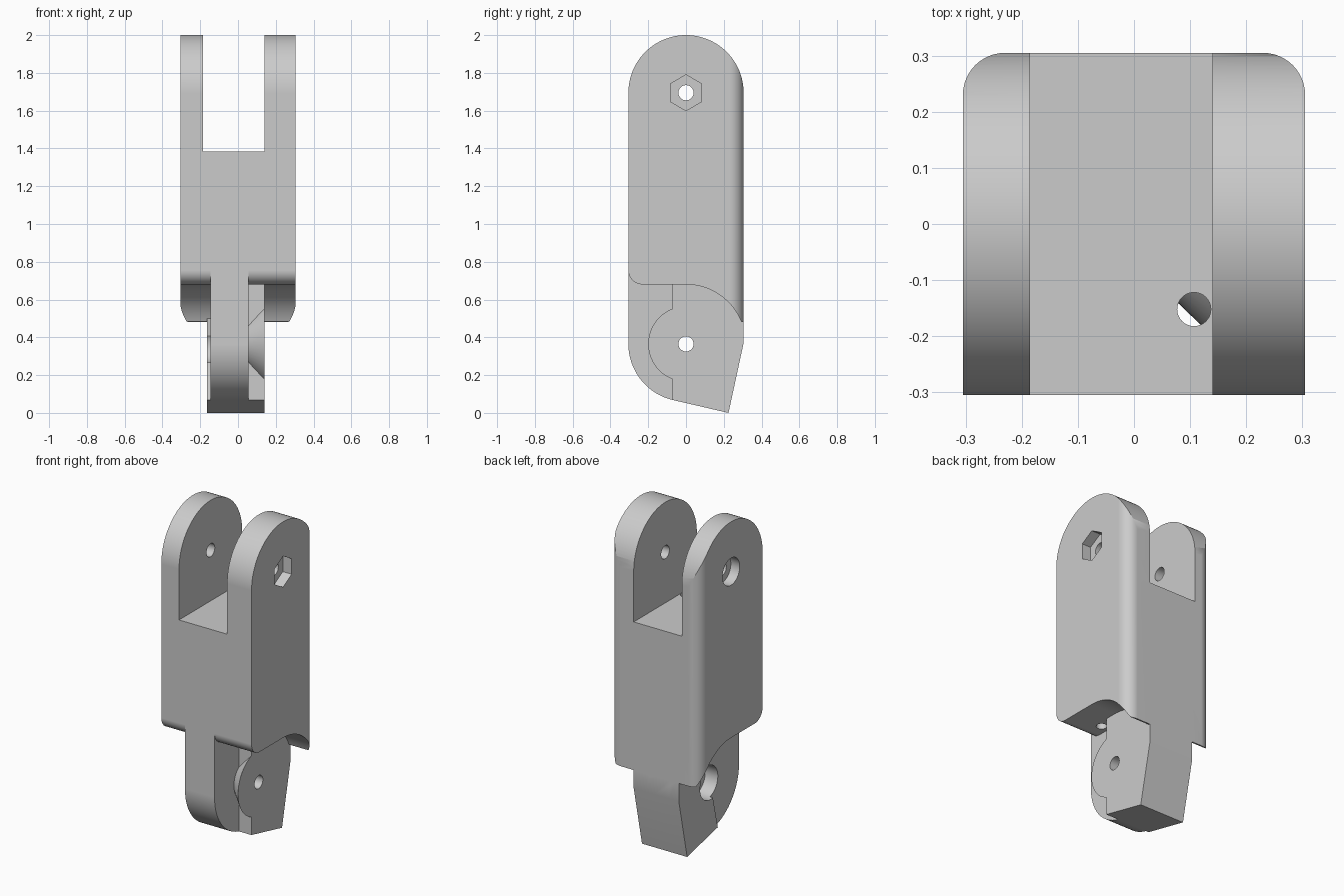
import bpy, bmesh
from math import sin, cos, radians, pi

cube = bpy.data.objects.get("Cube")
if cube:
    bpy.data.objects.remove(cube, do_unlink=True)

HALF = 0.305          # half width of the body
PIVOT_Z = 0.365       # lower joint axis
FORK_Z = 2 - HALF     # upper joint axis
FILLET = 0.075


def arc(cx, cy, r, start, end, n=24):
    """Points along an arc, angles in degrees."""
    steps = [radians(start + (end - start) * i / n) for i in range(n + 1)]
    return [(cx + r * cos(a), cy + r * sin(a)) for a in steps]


def circle(cx, cy, r, n=48):
    return arc(cx, cy, r, 0, 360, n)[:-1]


def loft(name, low_pts, lo, hi, axis="x", high_pts=None):
    """Solid between two matching outlines placed at lo and hi on an axis."""
    def place(p, d):
        return (d, p[0], p[1]) if axis == "x" else (p[0], p[1], d)
    bm = bmesh.new()
    a = [bm.verts.new(place(p, lo)) for p in low_pts]
    b = [bm.verts.new(place(p, hi)) for p in (high_pts or low_pts)]
    bm.faces.new(a)
    bm.faces.new(b)
    for i in range(len(a)):
        j = (i + 1) % len(a)
        bm.faces.new((a[i], a[j], b[j], b[i]))
    bmesh.ops.recalc_face_normals(bm, faces=bm.faces)
    mesh = bpy.data.meshes.new(name)
    bm.to_mesh(mesh)
    bm.free()
    ob = bpy.data.objects.new(name, mesh)
    bpy.context.collection.objects.link(ob)
    return ob


def combine(target, other, operation):
    """Apply a boolean and drop the helper."""
    other.hide_render = True
    bpy.context.view_layer.objects.active = target
    mod = target.modifiers.new("bool", "BOOLEAN")
    mod.operation = operation
    mod.solver = "EXACT"
    mod.object = other
    bpy.ops.object.modifier_apply(modifier=mod.name)
    bpy.data.objects.remove(other, do_unlink=True)


# Body: round top, rounded lower front edge, arched lower back
arch_z = PIVOT_Z + 0.315
side = (arc(0, FORK_Z, HALF, 0, 180, 48)
        + arc(-HALF + FILLET, arch_z + FILLET, FILLET, 180, 270, 12)
        + arc(0, PIVOT_Z, 0.315, 90, 22, 24)
        + [(HALF, 0.48)])
finger = loft("finger_segment", side, -HALF, HALF)

# Rounded back corners
c = HALF - FILLET
plan = ([(-HALF, -0.4), (HALF, -0.4)]
        + arc(c, c, FILLET, 0, 90, 12) + arc(-c, c, FILLET, 90, 180, 12))
combine(finger, loft("plan_trim", plan, -0.1, 2.1, "z"), "INTERSECT")

# Tongue leaf
tip = (0.225, 0.0)
heel = arc(0, PIVOT_Z, HALF, 180, 256.5)
leaf = [(-HALF, 0.85)] + heel + [tip, (HALF, 0.37), (HALF, 0.85)]
combine(finger, loft("tongue_leaf", leaf, -0.145, 0.055), "UNION")

# Thick side block with its undercut round boss
block = [(-0.071, 0.75), heel[-1], tip, (HALF, 0.37), (HALF, 0.75)]
combine(finger, loft("side_block", block, 0.0, 0.14), "UNION")
combine(finger, loft("boss", circle(0, PIVOT_Z, 0.104), 0.04, 0.14,
                     high_pts=circle(0, PIVOT_Z, 0.2)), "UNION")

# Thin stop wedge on the other side
wedge = [(0, PIVOT_Z), heel[-1], tip, (HALF, 0.37), (HALF, 0.51)]
combine(finger, loft("stop_wedge", wedge, -0.165, -0.1), "UNION")

# Fork slot
slot = [(-0.185, -0.5), (0.14, -0.5), (0.14, 0.5), (-0.185, 0.5)]
combine(finger, loft("slot_cut", slot, 1.385, 2.2, "z"), "DIFFERENCE")

# Pin holes, recesses and cord channel
hexagon = arc(0, FORK_Z, 0.095, 90, 390, 5)
cuts = [
    loft("fork_pin_hole", circle(0, FORK_Z, 0.04), -0.5, 0.5),
    loft("nut_recess", hexagon, 0.245, 0.5),
    loft("head_recess", circle(0, FORK_Z, 0.083), -0.5, -0.245),
    loft("tongue_pin_hole", circle(0, PIVOT_Z, 0.04), -0.5, 0.5),
    loft("tongue_recess", circle(0, PIVOT_Z, 0.1), -0.5, -0.06),
    loft("cord_channel", circle(0.107, -0.152, 0.03, 32), 0.6, 1.5, "z"),
]
for cutter in cuts:
    combine(finger, cutter, "DIFFERENCE")

# Material
mat = bpy.data.materials.new("light_grey")
grey = (0.6, 0.6, 0.6, 1)
mat.use_nodes = True
mat.diffuse_color = grey
mat.node_tree.nodes["Principled BSDF"].inputs["Base Color"].default_value = grey
finger.data.materials.clear()
finger.data.materials.append(mat)
for poly in finger.data.polygons:
    poly.material_index = 0

# Smooth curves, crisp edges
bpy.ops.object.select_all(action="DESELECT")
finger.select_set(True)
bpy.context.view_layer.objects.active = finger
bpy.ops.object.shade_smooth_by_angle(angle=radians(25))
weighted = finger.modifiers.new("weighted_normals", "WEIGHTED_NORMAL")
weighted.keep_sharp = True
